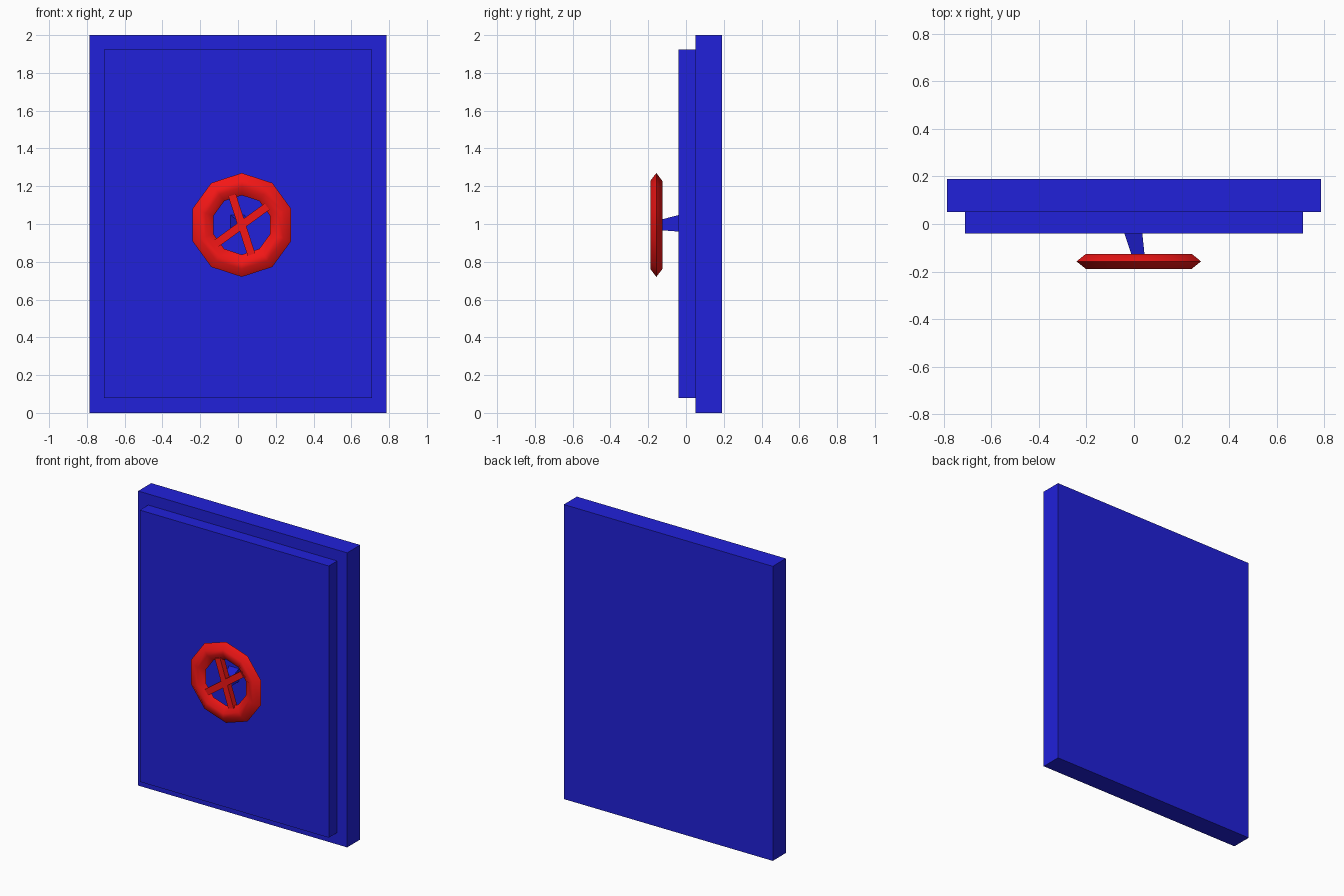
import bpy, bmesh, math
from mathutils import Vector, Matrix

if "Cube" in bpy.data.objects:
    bpy.data.objects.remove(bpy.data.objects["Cube"])


def material(name, color):
    m = bpy.data.materials.new(name)
    m.diffuse_color = (*color, 1)
    m.use_nodes = True
    m.node_tree.nodes["Principled BSDF"].inputs["Base Color"].default_value = m.diffuse_color
    return m


blue = material("blue_paint", (0.015, 0.015, 0.7))
red = material("red_paint", (0.9, 0.008, 0.008))


def finish(name, bm, mat):
    bmesh.ops.recalc_face_normals(bm, faces=bm.faces)
    me = bpy.data.meshes.new(name)
    bm.to_mesh(me)
    bm.free()
    me.materials.append(mat)
    ob = bpy.data.objects.new(name, me)
    bpy.context.collection.objects.link(ob)
    return ob


def box(name, lo, hi, mat):
    lo, hi = Vector(lo), Vector(hi)
    bm = bmesh.new()
    bmesh.ops.create_cube(bm, size=1, matrix=Matrix.Translation((lo + hi) / 2)
                          @ Matrix.Diagonal((*(hi - lo), 1)))
    return finish(name, bm, mat)


# Door slab and raised front panel
box("door_slab", (-0.785, 0.05, 0), (0.785, 0.19, 2), blue)
box("front_panel", (-0.71, -0.04, 0.08), (0.71, 0.05, 1.925), blue)

# Tapered, slightly skewed square shaft carrying the wheel
bm = bmesh.new()
rings = []
for y, x0, x1, z0, z1 in ((-0.04, -0.04, 0.035, 0.96, 1.047),
                          (-0.145, -0.005, 0.046, 0.968, 1.02)):
    rings.append([bm.verts.new(p) for p in
                  ((x0, y, z0), (x1, y, z0), (x1, y, z1), (x0, y, z1))])
for i in range(4):
    j = (i + 1) % 4
    bm.faces.new((rings[0][i], rings[0][j], rings[1][j], rings[1][i]))
for r in rings:
    bm.faces.new(r)
finish("wheel_shaft", bm, blue)

# Ten-sided wheel rim with a six-sided section (radius, depth)
center = Vector((0.02, -0.157, 0.995))
section = [(0.275, 0), (0.233, -0.032), (0.2, -0.032),
           (0.157, 0), (0.2, 0.032), (0.233, 0.032)]
bm = bmesh.new()
loops = []
for i in range(10):
    a = math.radians(90 + 36 * i)
    loops.append([bm.verts.new(center + Vector((r * math.cos(a), d, r * math.sin(a))))
                  for r, d in section])
for i in range(10):
    p, q = loops[i], loops[(i + 1) % 10]
    for k in range(6):
        m = (k + 1) % 6
        bm.faces.new((p[k], q[k], q[m], p[m]))
rim = finish("wheel_rim", bm, red)
bpy.context.view_layer.objects.active = rim
rim.select_set(True)
bpy.ops.object.shade_smooth_by_angle(angle=math.radians(60))

# Two crossing spokes meeting the middles of rim sides
for n, deg in enumerate((36, 108)):
    s = box(f"wheel_spoke_{n + 1}", (-0.165, -0.02, -0.021), (0.165, 0.02, 0.021), red)
    s.location = center
    s.rotation_euler = (0, -math.radians(deg), 0)
